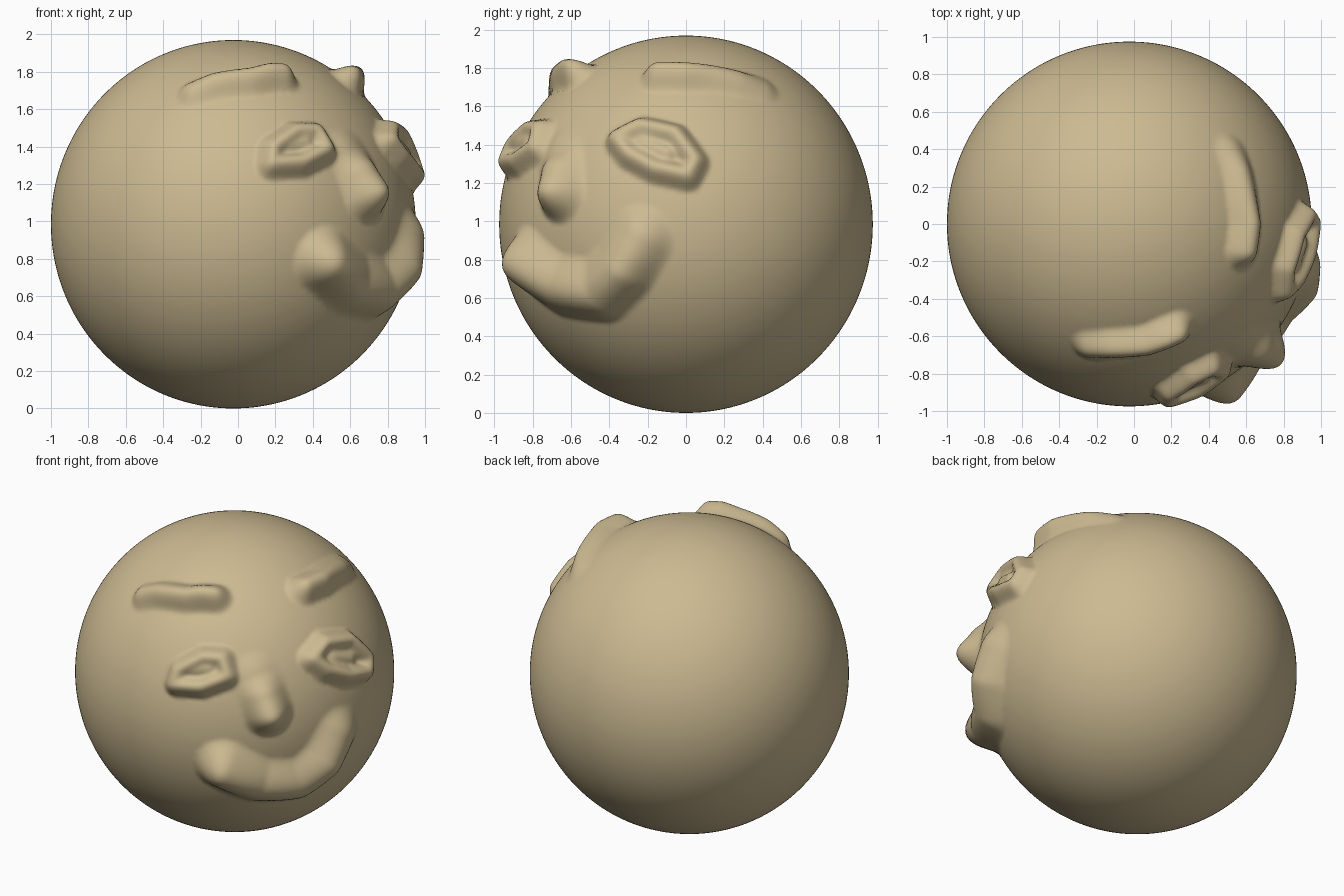
import bpy, bmesh, math
from mathutils import Vector

if "Cube" in bpy.data.objects:
    bpy.data.objects.remove(bpy.data.objects["Cube"])

R = 0.975                                   # ball radius
CENTRE = Vector((-0.025, 0, R * 1.01))


def on_ball(x=None, y=None, z=0, h=0.08):
    """Point at height h above the ball; the missing x (right) or y (front) is solved."""
    if y is None:
        y = -math.sqrt(max((R + h) ** 2 - x * x - z * z, 0))
    else:
        x = math.sqrt(max((R + h) ** 2 - y * y - z * z, 0))
    return (x, y, z, h)


def ring_front(pts, h):
    r = [on_ball(x=x - CENTRE.x, z=z - CENTRE.z, h=h) for x, z in pts]
    return r + r[:1]


def ring_right(pts, h):
    r = [on_ball(y=y, z=z - CENTRE.z, h=h) for y, z in pts]
    return r + r[:1]


# Raised ridges: (x, y, z, height) relative to the ball centre, and half width
features = [
    # left brow
    ([(-.22, -.68, .72, .06), (-.1, -.68, .77, .085), (.1, -.67, .80, .10),
      (.2, -.63, .82, .115), (.27, -.6, .82, .11)], .105),
    # right brow
    ([(.64, -.15, .80, .10), (.67, .0, .81, .10), (.65, .12, .80, .08),
      (.61, .28, .76, .06), (.56, .4, .72, .03)], .11),
    # nose
    ([(.66, -.70, .40, .03), (.74, -.72, .28, .10), (.79, -.73, .18, .15)], .165),
    # smiling mouth
    ([(.56, -.93, -.22, .155), (.72, -.74, -.36, .10), (.88, -.5, -.39, .10),
      (.97, -.36, -.25, .125), (.93, -.24, -.08, .08)], .19),
    # left eye lids and eyeball
    (ring_front([(.44, 1.50), (.50, 1.40), (.36, 1.33), (.19, 1.32),
                 (.20, 1.41), (.33, 1.50)], .085), .085),
    ([on_ball(x=.30, z=.43, h=.06), on_ball(x=.40, z=.45, h=.06)], .08),
    # right eye lids and eyeball
    (ring_right([(-.38, 1.45), (-.25, 1.515), (-.06, 1.475), (.05, 1.33),
                 (.01, 1.25), (-.17, 1.29), (-.31, 1.365)], .085), .085),
    ([on_ball(y=-.23, z=.43, h=.055), on_ball(y=-.10, z=.38, h=.055)], .08),
]

# Split ridges into segments on the unit ball
segments = []
for pts, w in features:
    for p, q in zip(pts, pts[1:]):
        a, b = Vector(p[:3]).normalized(), Vector(q[:3]).normalized()
        segments.append((a, b - a, (b - a).length_squared, p[3], q[3], w))


def raise_at(n):
    best = 0.0
    for a, d, l2, h0, h1, w in segments:
        v = n - a
        t = min(max(v.dot(d) / l2, 0), 1)
        k = (v - d * t).length_squared / (w * w)
        if k < 1:
            best = max(best, (h0 + (h1 - h0) * t) * (1 - k) ** 1.7)
    return best


# Ball with the face sculpted into it
bm = bmesh.new()
bmesh.ops.create_icosphere(bm, subdivisions=7, radius=1)
facing = Vector((.62, -.66, .42))
heights = {}
for v in bm.verts:
    n = v.co.normalized()
    heights[v] = raise_at(n) if n.dot(facing) > 0 else 0.0
for v in bm.verts:
    n = v.co.normalized()
    co = n * (R + heights[v])
    co.z += n.z * R * .01
    v.co = co + CENTRE
# soften the creases between ridges
raised = [v for v in bm.verts if heights[v] > 0]
for _ in range(2):
    bmesh.ops.smooth_vert(bm, verts=raised, factor=.5,
                          use_axis_x=True, use_axis_y=True, use_axis_z=True)
for f in bm.faces:
    f.smooth = True

mesh = bpy.data.meshes.new("face_ball")
bm.to_mesh(mesh)
bm.free()
ball = bpy.data.objects.new("face_ball", mesh)
bpy.context.collection.objects.link(ball)

clay = bpy.data.materials.new("tan_clay")
clay.diffuse_color = (.604, .491, .285, 1)
clay.use_nodes = True
clay.node_tree.nodes["Principled BSDF"].inputs["Base Color"].default_value = clay.diffuse_color
mesh.materials.append(clay)
